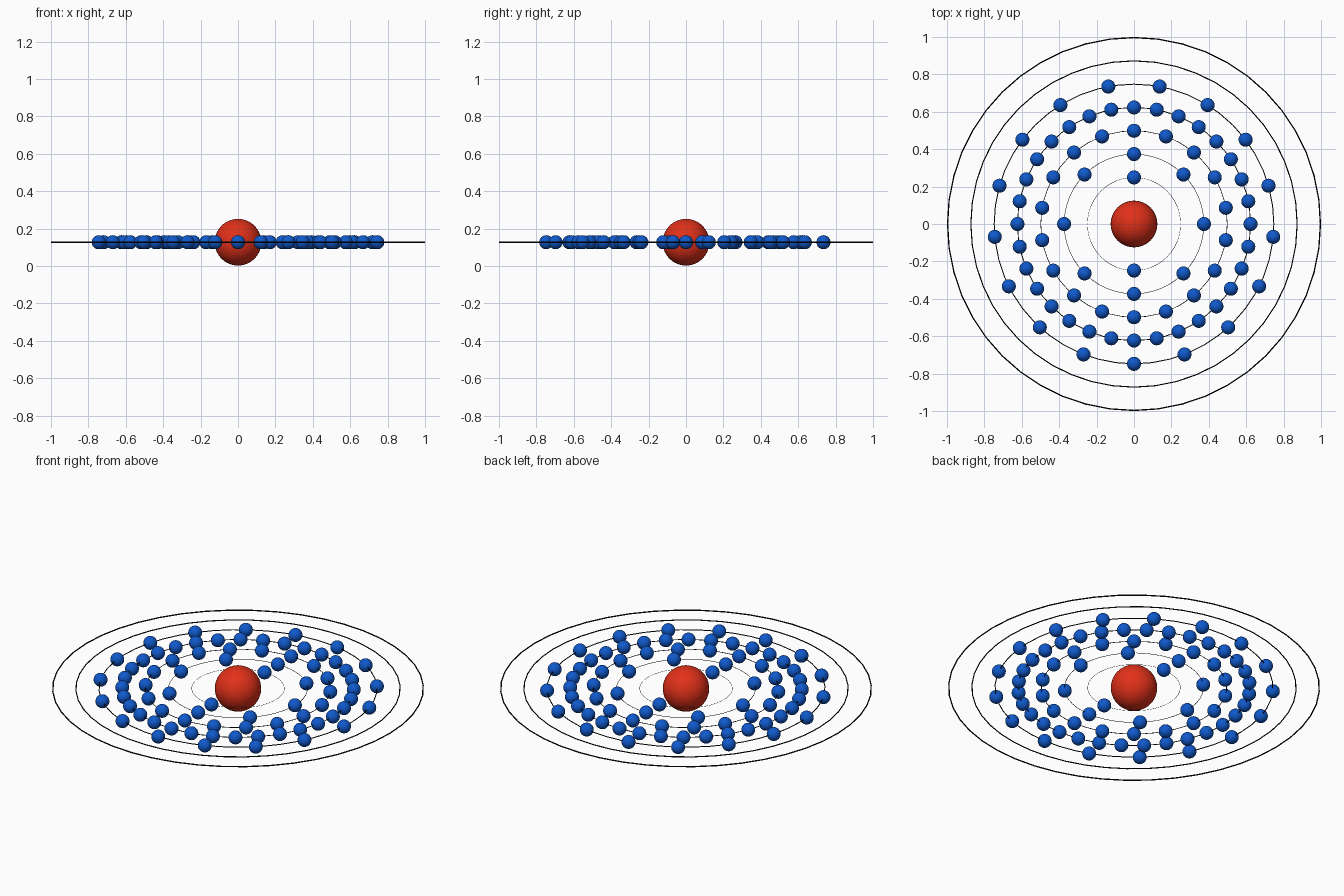
import bpy, bmesh, math

if "Cube" in bpy.data.objects:
    bpy.data.objects.remove(bpy.data.objects["Cube"])

Z = 0.127          # height of the orbital plane
STEP = 0.1246      # spacing between shells


def material(name, rgb):
    m = bpy.data.materials.new(name)
    m.diffuse_color = (*rgb, 1)
    m.use_nodes = True
    m.node_tree.nodes["Principled BSDF"].inputs["Base Color"].default_value = m.diffuse_color
    return m


red = material("red", (0.75, 0.03, 0.01))
blue = material("blue", (0.005, 0.1, 0.6))
black = material("black", (0.004, 0.004, 0.004))


def add_object(name, mesh, location):
    ob = bpy.data.objects.new(name, mesh)
    ob.location = location
    bpy.context.collection.objects.link(ob)
    return ob


def sphere_mesh(name, radius, mat):
    mesh = bpy.data.meshes.new(name)
    bm = bmesh.new()
    bmesh.ops.create_uvsphere(bm, u_segments=32, v_segments=16, radius=radius)
    for f in bm.faces:
        f.smooth = True
    bm.to_mesh(mesh)
    bm.free()
    mesh.materials.append(mat)
    return mesh


# Nucleus
add_object("nucleus", sphere_mesh("nucleus", 0.125, red), (0, 0, Z))

# Orbit rings: thin tori, thickness growing with the radius
for i in range(2, 9):
    r = STEP * i
    bpy.ops.mesh.primitive_torus_add(major_radius=r, minor_radius=0.0035 * r,
                                     major_segments=48, minor_segments=12,
                                     location=(0, 0, Z))
    ring = bpy.context.object
    ring.name = f"orbit_ring_{i - 1}"
    ring.data.materials.append(black)
    bpy.ops.object.shade_smooth()

# Electrons: evenly spaced on the five inner shells, starting at -y
electron = sphere_mesh("electron", 0.0375, blue)
for shell, count in enumerate((2, 8, 18, 32, 17)):
    r = STEP * (shell + 2)
    for k in range(count):
        a = -math.pi / 2 + 2 * math.pi * k / count
        add_object(f"electron_{shell + 1}_{k + 1}", electron,
                   (r * math.cos(a), r * math.sin(a), Z))
